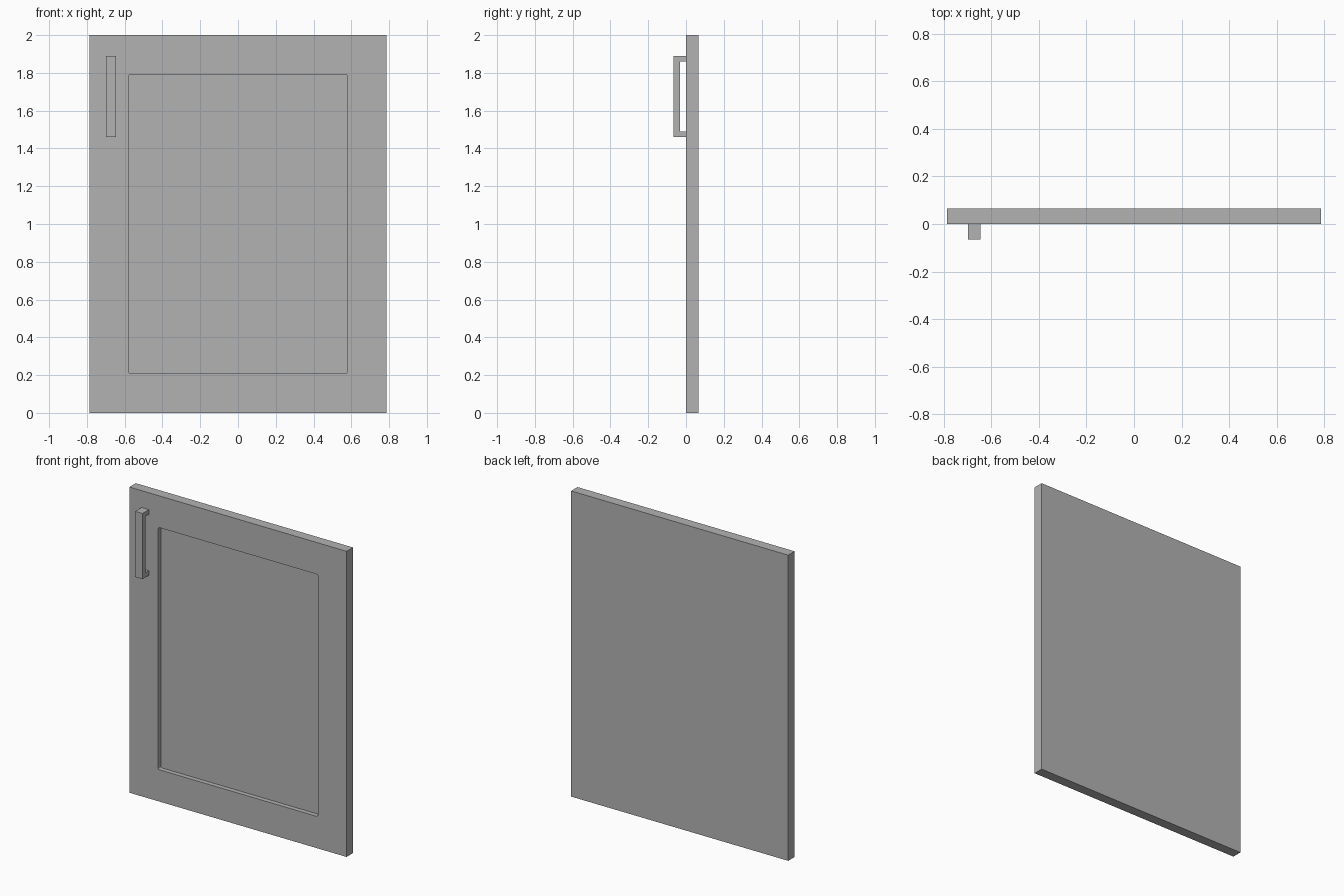
import bpy
import bmesh

cube = bpy.data.objects.get("Cube")
if cube:
    bpy.data.objects.remove(cube, do_unlink=True)

# One plain grey for the whole door
grey = bpy.data.materials.new("plain grey")
grey.use_nodes = True
grey.diffuse_color = (0.45, 0.45, 0.45, 1)
grey.node_tree.nodes["Principled BSDF"].inputs["Base Color"].default_value = grey.diffuse_color

WIDTH, HEIGHT, THICK = 1.572, 2.0, 0.066
MARGIN, RECESS, CORNER = 0.208, 0.03, 0.01


def add_object(name, bm):
    bmesh.ops.recalc_face_normals(bm, faces=bm.faces)
    mesh = bpy.data.meshes.new(name)
    bm.to_mesh(mesh)
    bm.free()
    mesh.materials.append(grey)
    obj = bpy.data.objects.new(name, mesh)
    bpy.context.collection.objects.link(obj)
    return obj


def box(x, y, z):
    """Box spanning the given (low, high) ranges."""
    bm = bmesh.new()
    bmesh.ops.create_cube(bm, size=1)
    spans = (x, y, z)
    bmesh.ops.scale(bm, vec=[b - a for a, b in spans], verts=bm.verts)
    bmesh.ops.translate(bm, vec=[(a + b) / 2 for a, b in spans], verts=bm.verts)
    return bm


# Door slab
half = WIDTH / 2
door = add_object("door_panel", box((-half, half), (0, THICK), (0, HEIGHT)))

# Cutter with slightly rounded corners for the sunken centre panel
inner = half - MARGIN
bm = box((-inner, inner), (-RECESS, RECESS), (MARGIN, HEIGHT - MARGIN))
depth_edges = [e for e in bm.edges if abs(e.verts[0].co.y - e.verts[1].co.y) > RECESS]
bmesh.ops.bevel(bm, geom=depth_edges, offset=CORNER, segments=4, profile=0.5, affect='EDGES')
cutter = add_object("recess_cutter", bm)
cutter.hide_render = True
cutter.hide_set(True)
cutter.display_type = 'WIRE'

cut = door.modifiers.new("recess", 'BOOLEAN')
cut.operation = 'DIFFERENCE'
cut.solver = 'EXACT'
cut.object = cutter

# Bake the recess and drop the cutter
bpy.context.view_layer.update()
baked = bpy.data.meshes.new_from_object(door.evaluated_get(bpy.context.evaluated_depsgraph_get()))
door.modifiers.clear()
door.data = baked
bpy.data.objects.remove(cutter, do_unlink=True)

# Bracket-shaped pull handle: side profile extruded across its width
LEFT, RIGHT, BOTTOM, TOP = -0.698, -0.645, 1.46, 1.89
OUT, GRIP, POST = -0.066, -0.033, 0.03
profile = [(0, BOTTOM), (OUT, BOTTOM), (OUT, TOP), (0, TOP),
           (0, TOP - POST), (GRIP, TOP - POST), (GRIP, BOTTOM + POST), (0, BOTTOM + POST)]
bm = bmesh.new()
side = bm.faces.new([bm.verts.new((LEFT, y, z)) for y, z in profile])
extruded = bmesh.ops.extrude_face_region(bm, geom=[side], use_keep_orig=True)
moved = [v for v in extruded["geom"] if isinstance(v, bmesh.types.BMVert)]
bmesh.ops.translate(bm, vec=(RIGHT - LEFT, 0, 0), verts=moved)
add_object("pull_handle", bm)
